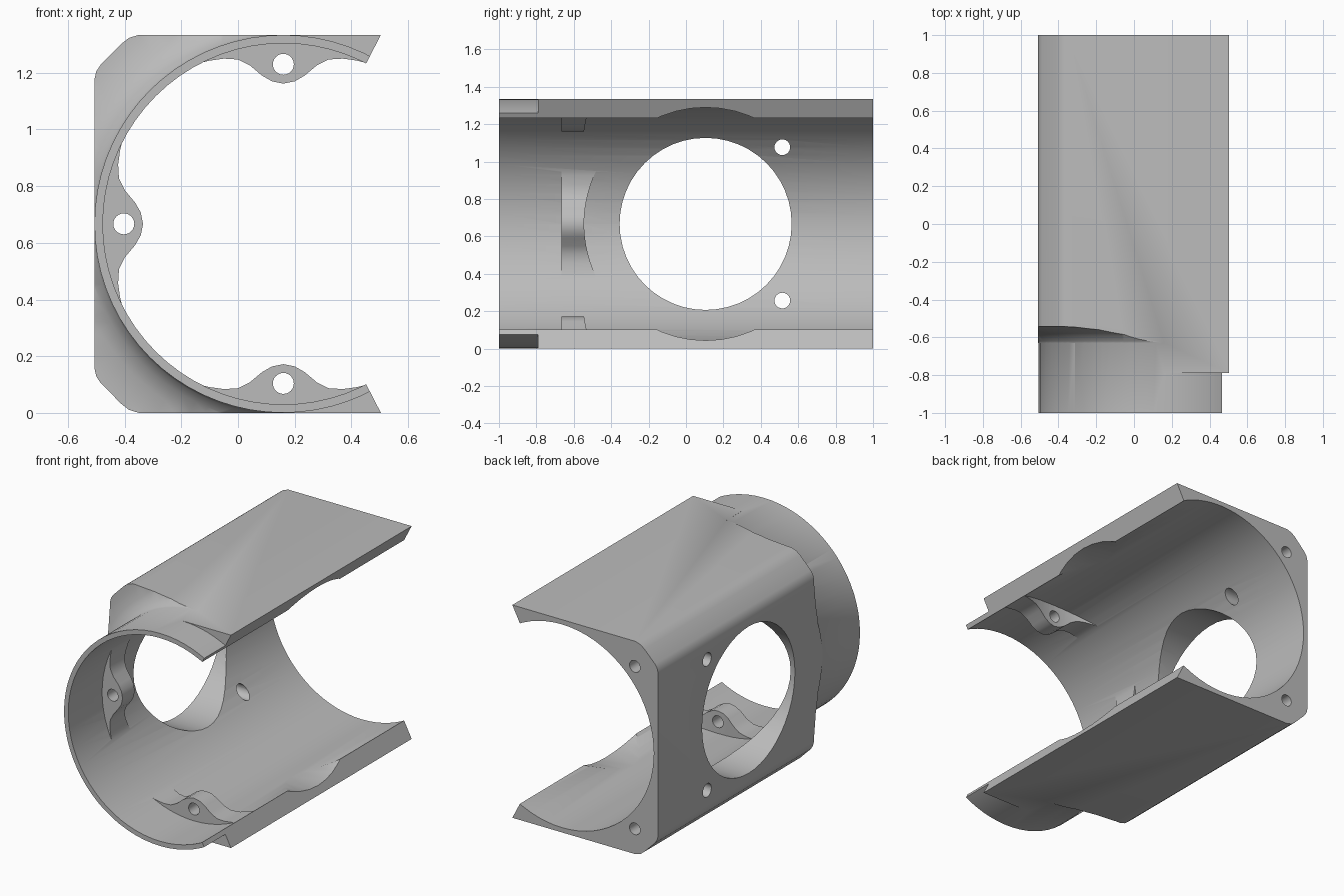
import bpy, bmesh, math
from mathutils import Vector, Matrix

if "Cube" in bpy.data.objects:
    bpy.data.objects.remove(bpy.data.objects["Cube"], do_unlink=True)

CX, CZ = 0.16, 0.667          # bore axis
R_OUT, R_BORE = 0.667, 0.637
END = math.radians(27.3)      # angle of the open edges from vertical

grey = bpy.data.materials.new("plain_grey")
grey.use_nodes = True
colour = (0.5, 0.5, 0.5, 1)
grey.diffuse_color = colour
grey.node_tree.nodes["Principled BSDF"].inputs["Base Color"].default_value = colour


def finish(name, bm):
    bmesh.ops.recalc_face_normals(bm, faces=bm.faces)
    mesh = bpy.data.meshes.new(name)
    bm.to_mesh(mesh)
    bm.free()
    mesh.materials.append(grey)
    obj = bpy.data.objects.new(name, mesh)
    bpy.context.collection.objects.link(obj)
    return obj


def prism(name, points, y0, y1):
    """Extrude an (x, z) outline along y."""
    bm = bmesh.new()
    face = bm.faces.new([bm.verts.new((x, y0, z)) for x, z in points])
    new = bmesh.ops.extrude_face_region(bm, geom=[face])["geom"]
    verts = [v for v in new if isinstance(v, bmesh.types.BMVert)]
    bmesh.ops.translate(bm, verts=verts, vec=(0, y1 - y0, 0))
    return finish(name, bm)


def rod(name, radius, start, end, sides):
    """Cylinder between two points."""
    a, b = Vector(start), Vector(end)
    turn = Vector((0, 0, 1)).rotation_difference(b - a).to_matrix().to_4x4()
    bm = bmesh.new()
    bmesh.ops.create_cone(bm, cap_ends=True, segments=sides, radius1=radius,
                          radius2=radius, depth=(b - a).length,
                          matrix=Matrix.Translation((a + b) / 2) @ turn)
    return finish(name, bm)


def shoulder_cutter():
    """Half revolved ring that trims the block back to the round collar."""
    profile = [(0.655, -0.9), (0.655, -0.65), (0.672, -0.62), (0.70, -0.585),
               (0.75, -0.56), (0.82, -0.545), (1.3, -0.52), (1.3, -0.9)]
    bm = bmesh.new()
    rings = []
    steps = 48
    for i in range(steps + 1):
        a = math.pi / 2 + math.pi * i / steps
        rings.append([bm.verts.new((CX + r * math.cos(a), y, CZ + r * math.sin(a)))
                      for r, y in profile])
    n = len(profile)
    for p, q in zip(rings, rings[1:]):
        for j in range(n):
            k = (j + 1) % n
            bm.faces.new((p[j], p[k], q[k], q[j]))
    bm.faces.new(rings[0])
    bm.faces.new(rings[-1])
    return finish("shoulder_cutter", bm)


def lug(name, angle):
    """Screw lug inside the bore, its back swept into the wall."""
    half = [(0, 0.495), (0.04, 0.503), (0.075, 0.523), (0.118, 0.559), (0.16, 0.58),
            (0.21, 0.583), (0.26, 0.576), (0.325, 0.56)]
    inner = [(-t, h) for t, h in reversed(half[1:])] + half
    up = Vector((math.cos(angle), 0, math.sin(angle)))
    side = Vector((-up.z, 0, up.x))
    centre = Vector((CX, 0, CZ))
    bm = bmesh.new()
    rows = []
    for t, h in inner:
        outer_h = math.sqrt(0.653 ** 2 - t * t)
        back = -0.545 + 0.8 * t * t
        rows.append([bm.verts.new(centre + side * t + up * d + Vector((0, y, 0)))
                     for d, y in ((h, -0.665), (outer_h, -0.665), (outer_h, back), (h, back))])
    for p, q in zip(rows, rows[1:]):
        for j in range(4):
            k = (j + 1) % 4
            bm.faces.new((p[j], p[k], q[k], q[j]))
    bm.faces.new(rows[0])
    bm.faces.new(rows[-1])
    bmesh.ops.triangulate(bm, faces=bm.faces)
    return finish(name, bm)


def combine(body, tool, operation):
    mod = body.modifiers.new(tool.name, "BOOLEAN")
    mod.operation, mod.object, mod.solver = operation, tool, "EXACT"
    bpy.context.view_layer.objects.active = body
    bpy.ops.object.modifier_apply(modifier=mod.name)
    bpy.data.objects.remove(tool, do_unlink=True)


# Block with softened corners on its left-hand edge in the front view
corner = [(-0.507, 1.175), (-0.50, 1.205), (-0.485, 1.228), (-0.412, 1.302),
          (-0.385, 1.323), (-0.35, 1.334)]
outline = corner + [(0.6, 1.334), (0.6, 0)]
outline += [(x, 2 * CZ - z) for x, z in reversed(corner)]
housing = prism("housing", outline, -0.79, 1)
combine(housing, shoulder_cutter(), "DIFFERENCE")

# Round collar, bore and lugs
combine(housing, rod("collar", R_OUT - 0.0005, (CX, -1, CZ), (CX, 0.9, CZ), 72), "UNION")
combine(housing, rod("bore", R_BORE, (CX, -1.2, CZ), (CX, 1.2, CZ), 72), "DIFFERENCE")
lug_angles = [math.pi / 2, math.pi, -math.pi / 2]
for a in lug_angles:
    combine(housing, lug("lug", a), "UNION")

# Open side, cut along two radial planes
reach = 2.0
dx, dz = reach * math.sin(END), reach * math.cos(END)
combine(housing, prism("opening", [(CX, CZ), (CX + dx, CZ + dz), (CX + dx, CZ - dz)],
                       -1.3, 1.3), "DIFFERENCE")

# Large side window and the matching relief in the open edges
combine(housing, rod("window", 0.46, (-0.8, 0.105, CZ), (0.1, 0.105, CZ), 48), "DIFFERENCE")
combine(housing, rod("edge_relief", 0.623, (0.28, 0.105, CZ), (0.9, 0.105, CZ), 48), "DIFFERENCE")

# Screw holes: lugs, side wall and back corners
for a in lug_angles:
    x, z = CX + 0.563 * math.cos(a), CZ + 0.563 * math.sin(a)
    combine(housing, rod("lug_hole", 0.037, (x, -0.8, z), (x, -0.4, z), 24), "DIFFERENCE")
for s in (-1, 1):
    z = CZ + s * 0.41
    combine(housing, rod("wall_hole", 0.042, (-0.7, 0.515, z), (-0.1, 0.515, z), 24), "DIFFERENCE")
    z = CZ + s * 0.509
    combine(housing, rod("corner_hole", 0.037, (-0.345, 0.7, z), (-0.345, 1.1, z), 24), "DIFFERENCE")

bpy.ops.object.select_all(action="DESELECT")
housing.select_set(True)
bpy.context.view_layer.objects.active = housing
bpy.ops.object.shade_smooth_by_angle(angle=math.radians(30))
